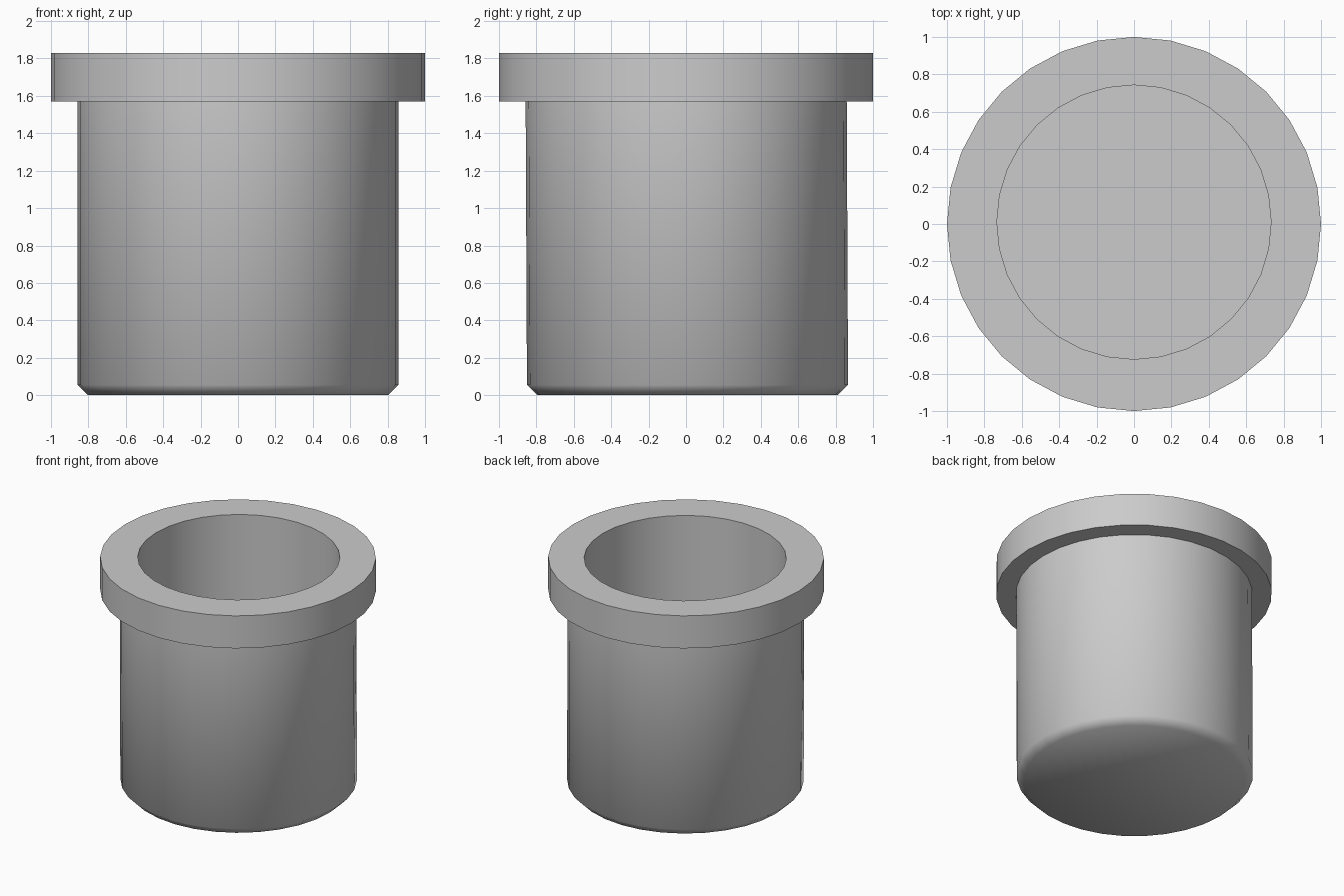
import bpy, bmesh, math

if "Cube" in bpy.data.objects:
    bpy.data.objects.remove(bpy.data.objects["Cube"])

SIDES = 32

# Closed pot profile: (radius, z, y offset of the ring centre)
profile = [
    (0.803, 0.00, 0.008),   # base
    (0.858, 0.055, 0.008),  # chamfer
    (0.858, 1.57, 0.001),   # body top
    (1.00, 1.57, 0.0),      # rim underside
    (1.00, 1.83, 0.0),      # rim top
    (0.733, 1.83, 0.01),    # opening
    (0.733, 0.12, 0.01),    # inner floor
]

bm = bmesh.new()
rings = []
for r, z, oy in profile:
    rings.append([bm.verts.new((r * math.cos(2 * math.pi * i / SIDES),
                                r * math.sin(2 * math.pi * i / SIDES) + oy, z))
                  for i in range(SIDES)])

# Walls between neighbouring rings
for a, b in zip(rings, rings[1:]):
    for i in range(SIDES):
        j = (i + 1) % SIDES
        bm.faces.new((a[i], a[j], b[j], b[i]))

# Base and inner floor
bm.faces.new(rings[0][::-1])
bm.faces.new(rings[-1])
bmesh.ops.recalc_face_normals(bm, faces=bm.faces)

mesh = bpy.data.meshes.new("flower_pot")
bm.to_mesh(mesh)
bm.free()
pot = bpy.data.objects.new("flower_pot", mesh)
bpy.context.collection.objects.link(pot)

# Smooth walls and base chamfer, sharp rim
bpy.context.view_layer.objects.active = pot
pot.select_set(True)
bpy.ops.object.shade_smooth_by_angle(angle=math.radians(55))
